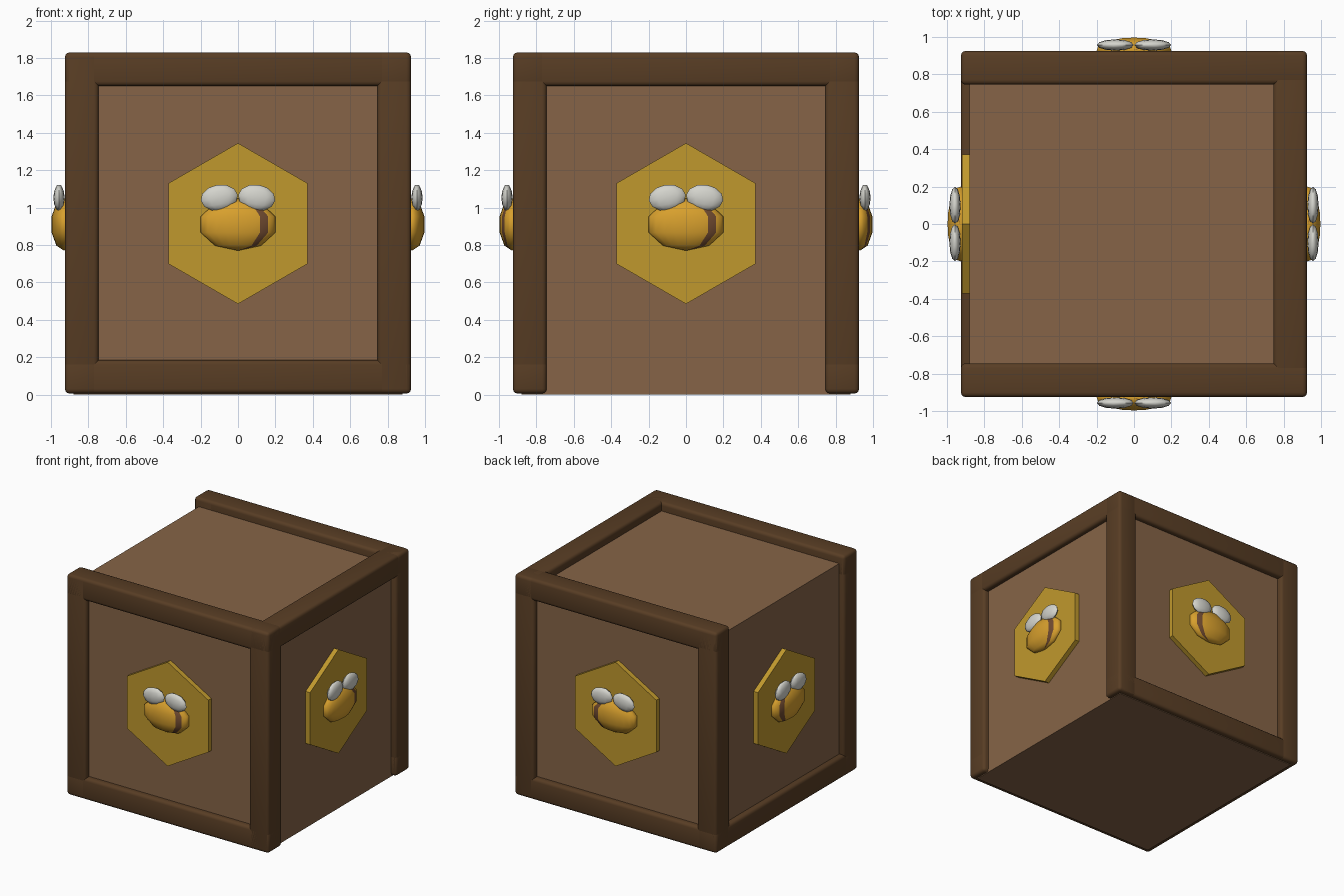
import bpy
import bmesh
import math
from mathutils import Matrix, Vector

cube = bpy.data.objects.get("Cube")
if cube:
    bpy.data.objects.remove(cube, do_unlink=True)


def material(name, *rgb):
    linear = [((c / 255 + 0.055) / 1.055) ** 2.4 for c in rgb] + [1]
    mat = bpy.data.materials.new(name)
    mat.use_nodes = True
    mat.diffuse_color = linear
    mat.node_tree.nodes["Principled BSDF"].inputs["Base Color"].default_value = linear
    return mat


DARK_WOOD = material("dark wood", 88, 61, 36)
PANEL_WOOD = material("panel wood", 134, 100, 71)
HONEY = material("honey gold", 192, 153, 45)
BEE = material("bee yellow", 216, 160, 45)
STRIPE = material("stripe brown", 112, 74, 48)
WING = material("wing white", 212, 212, 205)


def finish(name, bm, mats, smooth=None):
    bmesh.ops.recalc_face_normals(bm, faces=bm.faces)
    mesh = bpy.data.meshes.new(name)
    bm.to_mesh(mesh)
    bm.free()
    for mat in mats:
        mesh.materials.append(mat)
    obj = bpy.data.objects.new(name, mesh)
    bpy.context.collection.objects.link(obj)
    if smooth:
        bpy.ops.object.select_all(action="DESELECT")
        obj.select_set(True)
        bpy.context.view_layer.objects.active = obj
        bpy.ops.object.shade_smooth_by_angle(angle=math.radians(smooth))
    return obj


def box(name, centre, size, mat, bevel=0):
    bm = bmesh.new()
    bmesh.ops.create_cube(bm, size=1)
    bmesh.ops.scale(bm, vec=size, verts=bm.verts)
    bmesh.ops.translate(bm, vec=centre, verts=bm.verts)
    if bevel:
        bmesh.ops.bevel(bm, geom=bm.edges[:], offset=bevel, segments=3,
                        profile=0.5, affect="EDGES")
    return finish(name, bm, [mat], 40 if bevel else None)


# Crate body
box("crate_body", (0, 0, 0.88), (1.76, 1.76, 1.76), PANEL_WOOD)

# Frame bars: four posts, front and back rails, one top and one bottom side rail
W, OFF, LONG, BEVEL = 0.18, 0.835, 1.85, 0.025
TOP, BOTTOM = 1.74, 0.096
for y, side in ((-OFF, "front"), (OFF, "back")):
    for x, hand in ((-OFF, "right"), (OFF, "left")):
        box(f"{side}_{hand}_post", (x, y, 0.918), (W, W, 1.824), DARK_WOOD, BEVEL)
    for z, level in ((TOP, "top"), (BOTTOM, "bottom")):
        box(f"{side}_{level}_rail", (0, y, z), (LONG, W, W), DARK_WOOD, BEVEL)
box("left_top_rail", (OFF, 0, TOP), (W, LONG, W), DARK_WOOD, BEVEL)
box("right_bottom_rail", (-OFF, 0, BOTTOM), (W, LONG, W), DARK_WOOD, BEVEL)


def hexagon(name, place):
    bm = bmesh.new()
    ring = [bm.verts.new((0.43 * math.sin(i * math.pi / 3), 0.87,
                          0.915 + 0.43 * math.cos(i * math.pi / 3))) for i in range(6)]
    face = bm.faces.new(ring)
    out = bmesh.ops.extrude_face_region(bm, geom=[face], use_keep_orig=True)
    moved = [g for g in out["geom"] if isinstance(g, bmesh.types.BMVert)]
    bmesh.ops.translate(bm, vec=(0, 0.05, 0), verts=moved)
    bm.transform(place)
    finish(name, bm, [HONEY])


def ellipsoid(name, place, centre, radii, segments, rings, mats, tilt=0, stripe=False):
    bm = bmesh.new()
    bmesh.ops.create_uvsphere(bm, u_segments=segments, v_segments=rings, radius=1)
    if stripe:
        for f in bm.faces:
            c = f.calc_center_median()
            f.material_index = int(36 < math.degrees(math.atan2(c.x, c.y)) < 54)
    bm.transform(place @ Matrix.Translation(centre) @ Matrix.Rotation(tilt, 4, "Y")
                 @ Matrix.Diagonal((*radii, 1)))
    finish(name, bm, mats, 50)


# Hexagon badge with a bee on each upright side
X, Y = Vector((1, 0, 0)), Vector((0, 1, 0))
for side, along, out in (("front", X, -Y), ("back", X, Y), ("left", Y, X), ("right", Y, -X)):
    place = Matrix((along, out, (0, 0, 1))).transposed().to_4x4()
    hexagon(f"{side}_hexagon_badge", place)
    ellipsoid(f"{side}_bee_body", place, (0, 0.93, 0.91), (0.21, 0.07, 0.14),
              20, 5, [BEE, STRIPE], stripe=True)
    for s, hand in ((-1, "a"), (1, "b")):
        ellipsoid(f"{side}_bee_wing_{hand}", place, (s * 0.1, 0.957, 1.053),
                  (0.1, 0.03, 0.07), 12, 6, [WING], tilt=s * 0.15)
